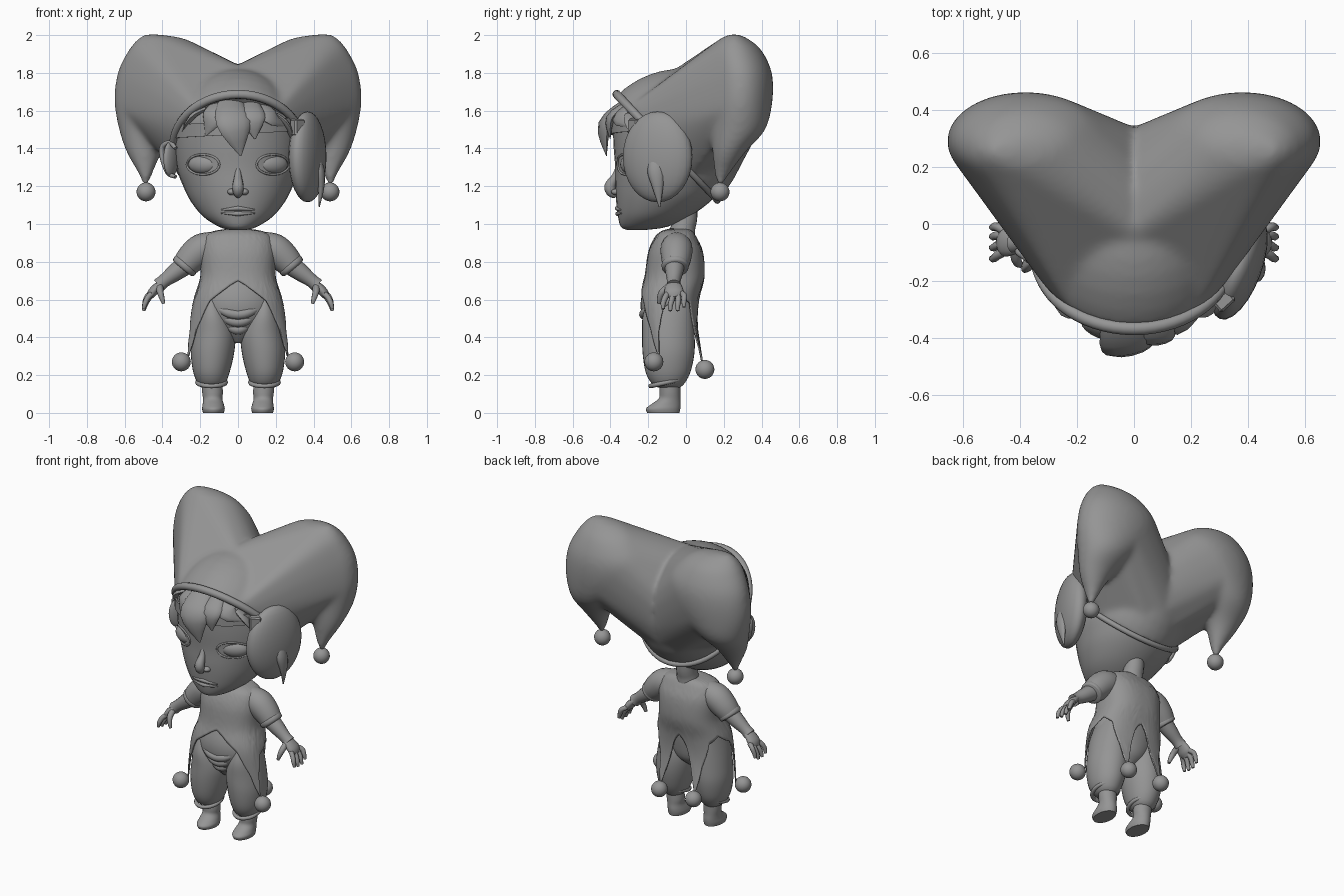
import bpy, bmesh
from math import sin, cos, pi, radians, sqrt, copysign
from mathutils import Vector, Matrix

if "Cube" in bpy.data.objects:
    bpy.data.objects.remove(bpy.data.objects["Cube"])

clay = bpy.data.materials.new("clay_grey")
clay.use_nodes = True
GREY = (0.3, 0.3, 0.3, 1)
clay.diffuse_color = GREY
clay.node_tree.nodes["Principled BSDF"].inputs["Base Color"].default_value = GREY


def finish(name, bm, mirror=False, angle=50):
    bmesh.ops.recalc_face_normals(bm, faces=bm.faces)
    me = bpy.data.meshes.new(name)
    bm.to_mesh(me)
    bm.free()
    me.materials.append(clay)
    ob = bpy.data.objects.new(name, me)
    bpy.context.collection.objects.link(ob)
    bpy.ops.object.select_all(action='DESELECT')
    ob.select_set(True)
    bpy.context.view_layer.objects.active = ob
    bpy.ops.object.shade_smooth_by_angle(angle=radians(angle))
    if mirror:
        ob.modifiers.new("mirror", 'MIRROR').use_mirror_merge = False
    return ob


def spline(rows, steps=4):
    """Smooth interpolation through rows of numbers."""
    out = []
    for i in range(len(rows) - 1):
        a, b, c, d = (rows[max(0, min(len(rows) - 1, i + k))] for k in (-1, 0, 1, 2))
        for s in range(steps):
            t = s / steps
            out.append([0.5 * (2 * q + (r - p) * t + (2 * p - 5 * q + 4 * r - u) * t * t
                               + (3 * q - p - 3 * r + u) * t ** 3)
                        for p, q, r, u in zip(a, b, c, d)])
    return out + [list(rows[-1])]


def skin(bm, rings, caps=True, loop=False):
    vs = [[bm.verts.new(p) for p in ring] for ring in rings]
    n = len(vs[0])
    for a, b in zip(vs, vs[1:] + vs[:1] if loop else vs[1:]):
        for i in range(n):
            j = (i + 1) % n
            bm.faces.new((a[i], a[j], b[j], b[i]))
    if caps and not loop:
        bm.faces.new(vs[0])
        bm.faces.new(vs[-1])
    return bm


def stack_rings(rows, n=32, steps=4):
    """Horizontal ellipses from rows of z, x low, x high, y low, y high."""
    return [[Vector(((x0 + x1) / 2 + (x1 - x0) / 2 * cos(2 * pi * i / n),
                     (y0 + y1) / 2 + (y1 - y0) / 2 * sin(2 * pi * i / n), z))
             for i in range(n)] for z, x0, x1, y0, y1 in spline(rows, steps)]


def stack(name, rows, mirror=False):
    return finish(name, skin(bmesh.new(), stack_rings(rows)), mirror)


def tube(name, rows, mirror=False, n=12, steps=4, loop=False, flat=1.0):
    """Round tube along rows of x, y, z, radius."""
    rows = spline(rows, steps) if steps > 1 else rows
    pts = [Vector(r[:3]) for r in rows]
    last, rings, quat, old = len(pts) - 1, [], None, None
    for i, p in enumerate(pts):
        if loop:
            t = pts[(i + 1) % len(pts)] - pts[i - 1]
        else:
            t = pts[min(i + 1, last)] - pts[max(i - 1, 0)]
        quat = t.to_track_quat('Z', 'Y') if quat is None else old.rotation_difference(t) @ quat
        old = t
        rings.append([p + quat @ (Vector((cos(2 * pi * k / n), flat * sin(2 * pi * k / n), 0)) * rows[i][3])
                      for k in range(n)])
    return finish(name, skin(bmesh.new(), rings, loop=loop), mirror)


def ball(name, centre, size, mirror=False, turn=0):
    bm = bmesh.new()
    bmesh.ops.create_uvsphere(bm, u_segments=24, v_segments=16, radius=1)
    bm.transform(Matrix.Translation(centre) @ Matrix.Rotation(radians(turn), 4, 'Z')
                 @ Matrix.Diagonal((*size, 1)))
    return finish(name, bm, mirror)


# Head
HEAD = [(.968, .04, -.31, -.22), (.985, .1, -.345, -.1), (1.04, .185, -.36, .02),
        (1.12, .25, -.37, .13), (1.2, .29, -.375, .2), (1.3, .325, -.375, .25),
        (1.45, .335, -.385, .26), (1.58, .31, -.375, .24), (1.68, .2, -.28, .15)]
stack("head", [(z, -w, w, f, b) for z, w, f, b in HEAD])


def face_y(x, z):
    """Depth of the face surface at x, z."""
    _, w, f, b = min(spline(HEAD, 12), key=lambda r: abs(r[0] - z))
    return (f + b) / 2 - (b - f) / 2 * sqrt(max(0, 1 - (x / w) ** 2))


# Eyes, lids, nose, lips
ball("eye", (.185, -.295, 1.315), (.084, .042, .05), True, 27)
lid = []
for i in range(32):
    x, z = .185 + .086 * cos(pi * i / 16), 1.315 + .053 * sin(pi * i / 16)
    lid.append((x, face_y(x, z), z, .006))
tube("eyelid", lid, True, 8, 1, True)
tube("nose", [(0, -.36, 1.3, .012), (0, -.375, 1.25, .02), (0, -.402, 1.2, .03),
              (0, -.392, 1.165, .026), (0, -.37, 1.145, .01)])
ball("nostril", (.034, -.37, 1.17), (.022, .026, .017), True)
for name, z, bow in (("upper_lip", 1.075, .008), ("lower_lip", 1.058, -.004)):
    tube(name, [(x, face_y(x, z) + .001, z + bow * (1 - abs(x) / .09), .012 - abs(x) * .09)
                for x in (-.09, -.06, -.03, 0, .03, .06, .09)])

# Ears
ball("ear", (.355, -.12, 1.345), (.025, .06, .095), True, 35)
tube("ear_rim", [(.33, -.15, 1.25, .01), (.37, -.12, 1.27, .013), (.4, -.1, 1.35, .014),
                 (.4, -.1, 1.41, .014), (.36, -.13, 1.43, .013), (.33, -.17, 1.4, .01)], True)

# Fringe of pointed locks
LOCKS = [((-.04, 1.65), (-.02, 1.53), (.015, 1.36), .095, .06),
         ((-.1, 1.64), (-.13, 1.57), (-.17, 1.47), .065, .025),
         ((.07, 1.64), (.08, 1.56), (.09, 1.45), .065, .04),
         ((.13, 1.63), (.17, 1.57), (.25, 1.52), .055, .025),
         ((-.17, 1.61), (-.24, 1.57), (-.31, 1.46), .045, .015),
         ((.2, 1.58), (.26, 1.52), (.31, 1.38), .045, .015)]
for a, b, c, r, out in LOCKS:
    tube("fringe_lock", [(a[0], face_y(*a) + .01, a[1], r * .7),
                         (b[0], face_y(*b) - out * .7, b[1], r),
                         (c[0], face_y(*c) - out * .7, c[1], .004)], flat=.35)

# Strap around the brow, buckle and side patch
bm = bmesh.new()
strap = []
for i in range(64):
    a = 2 * pi * i / 64
    strap.append([Vector(((.338 + d) * sin(a), -.06 - (.332 + d) * cos(a), 1.51 + h + .02 * sin(a)))
                  for d, h in ((0, -.035), (.01, -.035), (.01, .035), (0, .035))])
finish("strap", skin(bm, strap, loop=True), angle=30)
for name, spot, size, turn in (("buckle", (.315, -.27, 1.51), (.07, .05, .09), 42),
                               ("patch_hook", (.39, .01, 1.52), (.04, .06, .1), 0)):
    bm = bmesh.new()
    bmesh.ops.create_cube(bm, size=1)
    bm.transform(Matrix.Translation(spot) @ Matrix.Rotation(radians(turn), 4, 'Z')
                 @ Matrix.Diagonal((*size, 1)))
    bmesh.ops.bevel(bm, geom=bm.edges[:], offset=.008, segments=1, affect='EDGES')
    finish(name, bm, angle=30)
ball("side_patch", (.368, -.15, 1.355), (.08, .195, .24), turn=-20)
tube("patch_lock", [(.41, -.16, 1.38, .02), (.43, -.16, 1.29, .045),
                    (.44, -.15, 1.2, .03), (.43, -.14, 1.09, .004)], flat=.6)

# Two-horned cap: a tilted dome, horns and the shoulders that join them
tilt = Matrix.Translation((0, -.1, 1.405)) @ Matrix.Rotation(-radians(46.6), 4, 'X')
dome = [tilt @ Vector((.35 * cos(a) * cos(e), .385 * sin(a) * cos(e), .45 * sin(e)))
        for e in (pi / 20 * k for k in range(11)) for a in (pi / 18 * k for k in range(36))]
HORN = [(1.205, .475, .505, .165, .195), (1.27, .45, .53, .15, .235), (1.38, .4, .59, .14, .315),
        (1.5, .3, .63, .13, .42), (1.65, .14, .655, .12, .458), (1.8, .1, .638, .12, .455),
        (1.92, .18, .58, .13, .4), (1.98, .28, .53, .18, .33), (2.003, .41, .5, .23, .28)]
bm = bmesh.new()


def hull(points):
    part = bmesh.new()
    for p in points:
        part.verts.new(p)
    res = bmesh.ops.convex_hull(part, input=part.verts[:])
    bmesh.ops.delete(part, geom=[v for v in res["geom_interior"] if v.is_valid], context='VERTS')
    me = bpy.data.meshes.new("hull")
    part.to_mesh(me)
    part.free()
    bm.from_mesh(me)
    bpy.data.meshes.remove(me)


hull(dome)
for side in (-1, 1):
    rings = [[Vector((p.x * side, p.y, p.z)) for p in ring] for ring in stack_rings(HORN)]
    skin(bm, rings)
    hull([p for ring in rings for p in ring if p.z > 1.6]
         + [p for p in dome if p.z > 1.25 and p.x * side > -.08 and (p.y > -.1 or p.z < 1.64)])
cap = finish("cap", bm)
mod = cap.modifiers.new("blend", 'REMESH')
mod.mode, mod.voxel_size, mod.use_smooth_shade = 'VOXEL', .013, True
mod = cap.modifiers.new("soften", 'SMOOTH')
mod.factor, mod.iterations = .5, 20
rim = [tilt @ Vector((.346 * cos(a), .387 * sin(a), 0)) for a in (pi / 32 * k for k in range(64))]
tube("cap_rim", [(*p, .017 - .018 * min(p.y, 0)) for p in rim], n=10, steps=1, loop=True)
ball("cap_bell", (.487, .18, 1.17), (.05, .05, .05), True)

# Neck
tube("neck", [(0, -.03, .9, .08), (0, -.015, .98, .065), (0, 0, 1.04, .06), (0, 0, 1.16, .06)], n=20)

# Tunic with a hem that rises and falls around a squarish body
TUNIC = [(.975, .05, -.09, .02), (.962, .13, -.13, .035), (.93, .18, -.165, .055),
         (.85, .2, -.2, .09), (.72, .2, -.22, .098), (.6, .235, -.25, .07),
         (.45, .265, -.24, .065), (.27, .3, -.215, .1)]
HEM = [(0, .7), (36, .59), (52, .45), (62.5, .28), (70, .42), (84, .56), (108, .62), (132, .58),
       (150, .43), (160, .25), (166, .4), (173, .56), (180, .61)]
shape = spline(TUNIC, 12)
rings = []


def square(v):
    return copysign(abs(v) ** .82, v)


for row in range(31):
    ring = []
    for k in range(144):
        a = k * 2.5
        fold = min(a, 360 - a)
        (a0, h0), (a1, h1) = next((p, q) for p, q in zip(HEM, HEM[1:]) if p[0] <= fold <= q[0])
        hem = h0 + (h1 - h0) * (fold - a0) / (a1 - a0)
        z = .975 + (hem - .975) * (row / 30) ** 1.5
        _, w, f, b = min(shape, key=lambda r: abs(r[0] - z))
        ring.append((w * square(sin(radians(a))), (f + b) / 2 - (b - f) / 2 * square(cos(radians(a))), z))
    rings.append(ring)
tunic = finish("tunic", skin(bmesh.new(), rings, caps=False))
tunic.modifiers.new("cloth", 'SOLIDIFY').thickness = .008
ball("side_bell", (.3, -.17, .27), (.05, .05, .05), True)
ball("back_bell", (.125, .1, .23), (.05, .05, .05), True)

# Hips, creases and baggy trousers
stack("hips", [(.37, -.03, .03, -.14, -.04), (.43, -.12, .12, -.19, .02),
               (.52, -.19, .19, -.235, .04), (.62, -.2, .2, -.235, .05), (.74, -.16, .16, -.19, .06)])
for z, y, w in ((.44, .172, .07), (.48, .195, .1), (.52, .212, .12)):
    tube("crease", [(-w, .02 - y, z + .04, .01), (-w / 2, -.005 - y, z + .012, .024), (0, -.01 - y, z, .026),
                    (w / 2, -.005 - y, z + .012, .024), (w, .02 - y, z + .04, .01)])
stack("trouser_leg", [(.135, .09, .19, -.15, -.03), (.16, .065, .215, -.185, -.005),
                      (.22, .043, .238, -.215, .025), (.32, .02, .25, -.23, .045),
                      (.42, .015, .24, -.232, .045), (.52, .05, .22, -.228, .035),
                      (.62, .1, .19, -.19, .02)], True)
tube("trouser_cuff", [(.14 + .075 * cos(a), -.1 + .088 * sin(a), .162 + .02 * sin(a), .012)
                      for a in (pi / 16 * k for k in range(32))], True, 8, 1, True)

# Boots
stack("boot", [(0, .075, .185, -.205, -.035), (.022, .07, .19, -.212, -.03),
               (.045, .075, .187, -.185, -.028), (.075, .083, .185, -.145, -.03),
               (.11, .08, .19, -.14, -.03), (.17, .085, .195, -.14, -.03)], True)

# Sleeves, forearms and hands
tube("sleeve", [(.12, -.05, .885, .075), (.19, -.05, .865, .085), (.245, -.052, .82, .08),
                (.285, -.057, .775, .068)], True, 20)
tube("sleeve_cuff", [(.27, -.057, .792, .062), (.277, -.057, .784, .072),
                     (.29, -.058, .769, .07), (.295, -.058, .763, .057)], True, 20)
tube("forearm", [(.27, -.06, .79, .055), (.33, -.062, .745, .047), (.39, -.065, .7, .036),
                 (.42, -.065, .675, .038)], True, 16)
tube("hand", [(.4, -.065, .692, .034), (.43, -.065, .665, .046), (.455, -.063, .635, .05),
              (.47, -.06, .61, .03)], True, 14, flat=.5)
for y, low in ((-.11, .01), (-.075, 0), (-.04, 0), (-.01, .02)):
    tube("finger", [(.452, -.06 + (y + .06) * .7, .635, .016), (.478, y, .6 + low, .0155),
                    (.492, y * 1.1, .57 + low, .014), (.5, y * 1.1, .54 + low, .009)], True, 8)
tube("thumb", [(.415, -.085, .67, .02), (.412, -.125, .64, .018), (.402, -.14, .605, .014),
               (.394, -.143, .578, .009)], True, 8)
